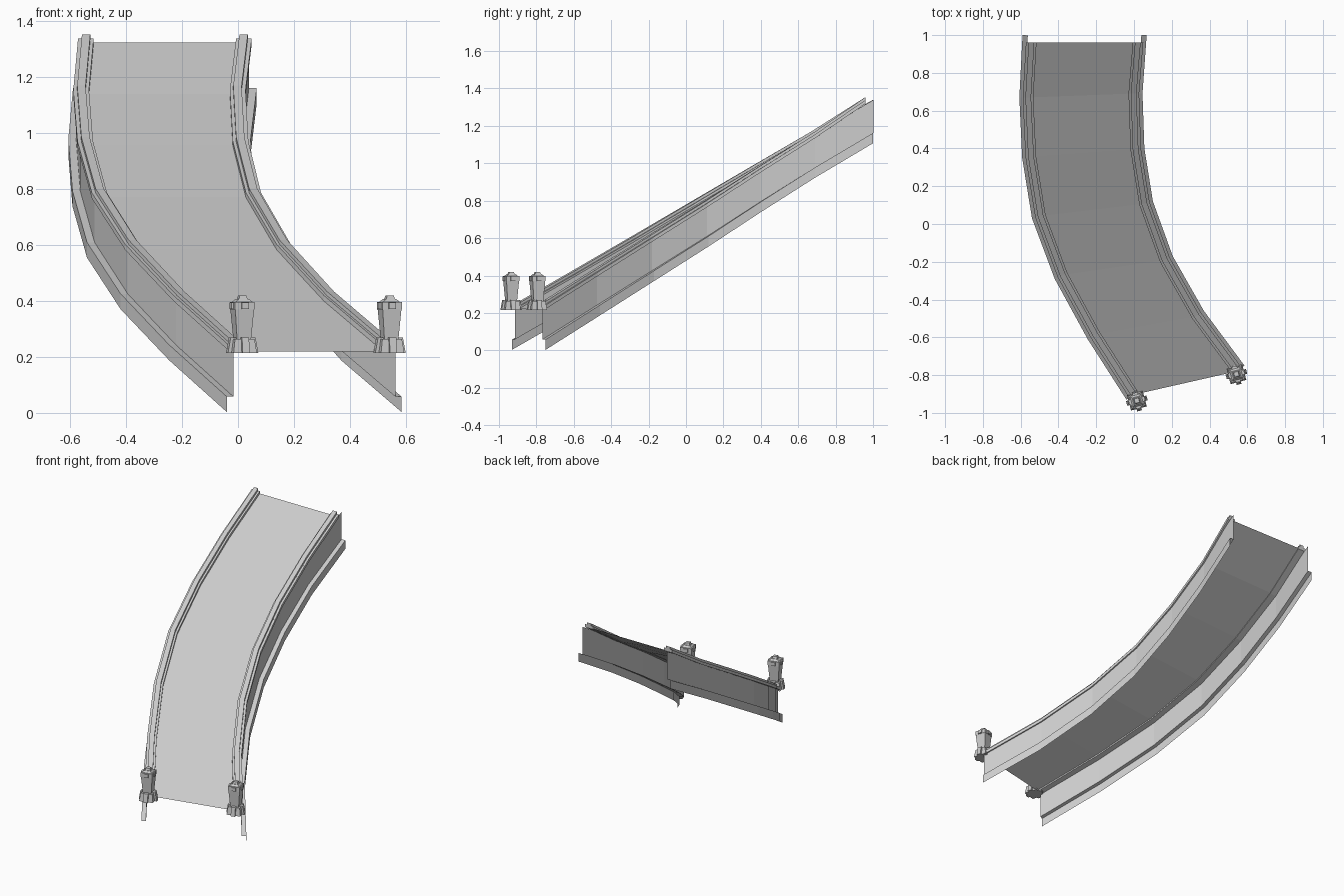
import bpy, bmesh, math
from mathutils import Vector, Matrix

cube = bpy.data.objects.get("Cube")
if cube:
    bpy.data.objects.remove(cube, do_unlink=True)

grey = bpy.data.materials.new("stone_grey")
grey.use_nodes = True
colour = (0.6, 0.6, 0.6, 1)
grey.diffuse_color = colour
grey.node_tree.nodes["Principled BSDF"].inputs["Base Color"].default_value = colour


def finish(name, bm):
    bmesh.ops.recalc_face_normals(bm, faces=bm.faces)
    mesh = bpy.data.meshes.new(name)
    bm.to_mesh(mesh)
    bm.free()
    mesh.materials.append(grey)
    obj = bpy.data.objects.new(name, mesh)
    bpy.context.collection.objects.link(obj)
    return obj


# Plan lines of the outer lips, front to back; every station climbs equally
LEFT = [(0.585, -0.75), (0.37, -0.46), (0.205, -0.17), (0.1, 0.12),
        (0.055, 0.4), (0.045, 0.69), (0.067, 1.0)]
RIGHT = [(-0.04, -0.93), (-0.245, -0.61), (-0.42, -0.29), (-0.54, 0.03),
         (-0.592, 0.35), (-0.607, 0.67), (-0.59, 1.0)]
CLIMB = 0.184
BACK = 0.96


def offset_line(line, inward, d):
    pts = [Vector(p) for p in line]
    out = []
    for i, p in enumerate(pts):
        t = (pts[min(i + 1, len(pts) - 1)] - pts[max(i - 1, 0)]).normalized()
        out.append(p + inward * d * Vector((t.y, -t.x)))
    return out


def sweep(name, line, inward, profile, closed=False, back=None):
    """Sweep (inward offset, height) pairs along a climbing line."""
    bm = bmesh.new()
    rows = []
    for d, h in profile:
        row = offset_line(line, inward, d)
        if back:
            row[-1].y = back
        rows.append([bm.verts.new((p.x, p.y, h + CLIMB * i)) for i, p in enumerate(row)])
    pairs = list(zip(rows, rows[1:] + rows[:1])) if closed else list(zip(rows, rows[1:]))
    for a, b in pairs:
        for i in range(len(a) - 1):
            bm.faces.new((a[i], a[i + 1], b[i + 1], b[i]))
    if closed:
        for end in (0, -1):
            bm.faces.new([r[end] for r in rows])
    return finish(name, bm)


# Side skirts with a stepped lip, and stepped kerbs on top
SKIRT = [(0.028, 0.235), (0.028, 0.058), (0, 0.058), (0, 0.003)]
KERB = [(0.018, 0.215), (0.018, 0.235), (0.032, 0.235), (0.032, 0.25),
        (0.062, 0.25), (0.062, 0.235), (0.074, 0.235), (0.074, 0.215)]
for side, line, inward in (("left", LEFT, -1), ("right", RIGHT, 1)):
    sweep(side + "_skirt", line, inward, SKIRT)
    sweep(side + "_kerb", line, inward, KERB, True, BACK)

# Deck between the kerbs
bm = bmesh.new()
edges = []
for line, inward in ((LEFT, -1), (RIGHT, 1)):
    row = offset_line(line, inward, 0.05)
    row[-1].y = BACK
    edges.append([bm.verts.new((p.x, p.y, 0.22 + CLIMB * i)) for i, p in enumerate(row)])
a, b = edges
for i in range(len(a) - 1):
    bm.faces.new((a[i], a[i + 1], b[i + 1], b[i]))
finish("deck", bm)


def frustum(bm, z0, z1, r0, r1):
    """Square block tapering between half widths r0 and r1."""
    h = math.sqrt(2)
    m = Matrix.Translation((0, 0, (z0 + z1) / 2)) @ Matrix.Rotation(math.pi / 4, 4, "Z")
    bmesh.ops.create_cone(bm, cap_ends=True, segments=4, radius1=r0 * h, radius2=r1 * h,
                          depth=z1 - z0, matrix=m)


def post(name, x, y):
    bm = bmesh.new()
    frustum(bm, 0, 0.05, 0.043, 0.036)       # plinth
    frustum(bm, 0.05, 0.16, 0.026, 0.035)    # shaft
    frustum(bm, 0.155, 0.182, 0.036, 0.036)  # collar
    frustum(bm, 0.182, 0.192, 0.03, 0.02)    # cap
    frustum(bm, 0.192, 0.205, 0.016, 0.012)  # finial
    for k in range(4):
        turn = Matrix.Rotation(k * math.pi / 2, 4, "Z")
        # Sloping buttress and collar tab on each side
        for z, h, depth, slope in ((0.027, 0.054, 0.056, 0.01), (0.168, 0.022, 0.043, 0)):
            made = bmesh.ops.create_cube(bm, size=1)["verts"]
            for v in made:
                top = v.co.z > 0
                reach = (depth - slope * top) if v.co.x > 0 else 0.02
                v.co = turn @ Vector((reach, v.co.y * 0.026, z + v.co.z * h))
    obj = finish(name, bm)
    obj.location = (x, y, 0.215)
    obj.rotation_euler.z = math.radians(15)


post("right_front_post", 0.015, -0.935)
post("left_front_post", 0.542, -0.795)
